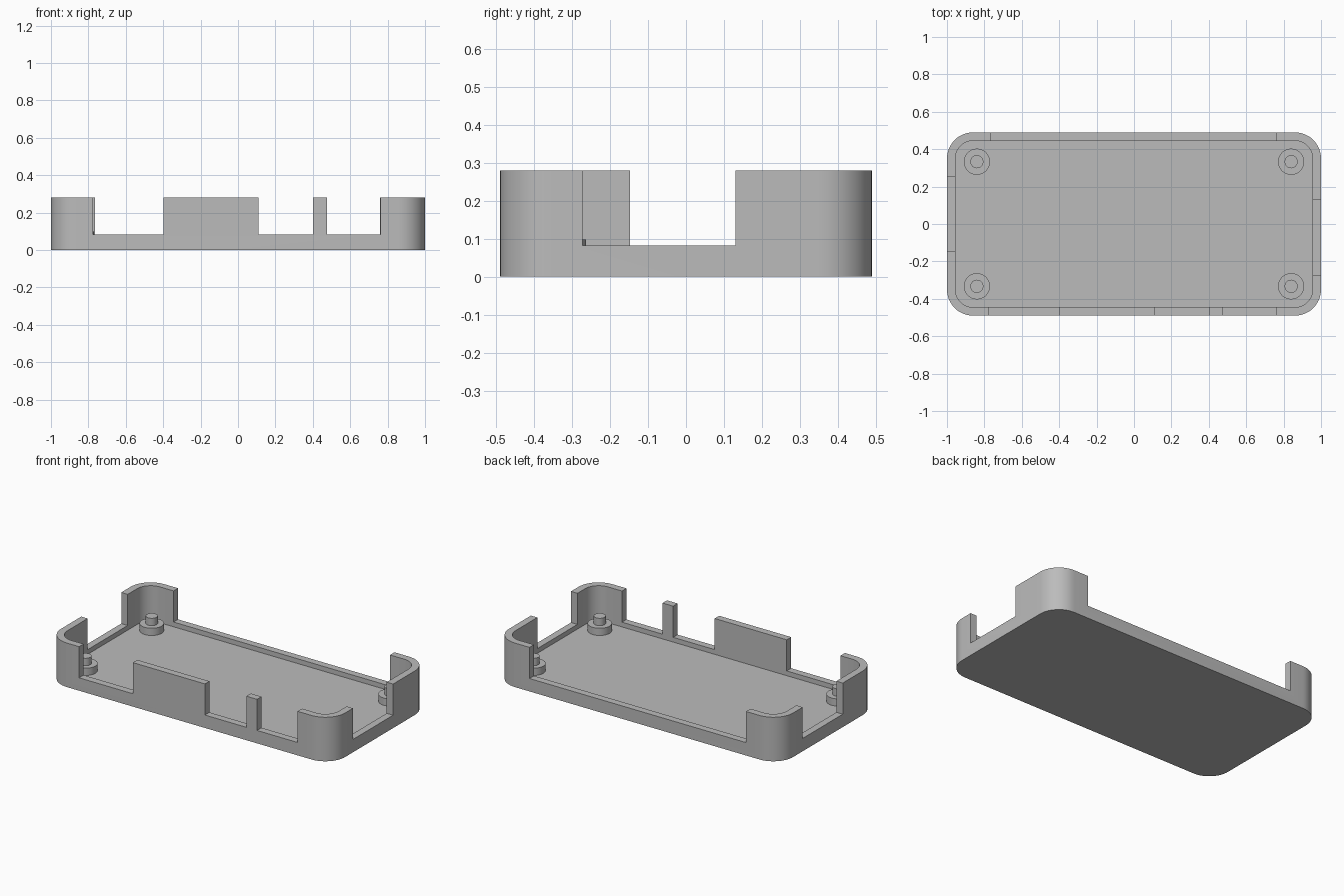
import bpy, bmesh, math
from mathutils import Matrix, Vector

if "Cube" in bpy.data.objects:
    bpy.data.objects.remove(bpy.data.objects["Cube"], do_unlink=True)

HALF_X, HALF_Y, HEIGHT = 1.0, 0.49, 0.28
WALL, RADIUS = 0.045, 0.14
FLOOR, RIM = 0.052, 0.082

grey = bpy.data.materials.new("plain grey")
grey.use_nodes = True
grey.diffuse_color = (0.5, 0.5, 0.5, 1)
grey.node_tree.nodes["Principled BSDF"].inputs["Base Color"].default_value = (0.5, 0.5, 0.5, 1)


def make_object(name, bm):
    bmesh.ops.recalc_face_normals(bm, faces=bm.faces)
    mesh = bpy.data.meshes.new(name)
    bm.to_mesh(mesh)
    bm.free()
    mesh.materials.append(grey)
    obj = bpy.data.objects.new(name, mesh)
    bpy.context.collection.objects.link(obj)
    return obj


def activate(obj):
    bpy.ops.object.select_all(action='DESELECT')
    obj.select_set(True)
    bpy.context.view_layer.objects.active = obj


def smooth(obj):
    activate(obj)
    bpy.ops.object.shade_smooth_by_angle(angle=math.radians(30))


def rounded_loop(bm, inset, z, steps=12):
    """Rounded rectangle of vertices, inset from the outer outline."""
    r = RADIUS - inset
    verts = []
    for quarter, (sx, sy) in enumerate([(1, 1), (-1, 1), (-1, -1), (1, -1)]):
        for i in range(steps + 1):
            a = math.pi / 2 * (quarter + i / steps)
            verts.append(bm.verts.new((sx * (HALF_X - RADIUS) + r * math.cos(a),
                                       sy * (HALF_Y - RADIUS) + r * math.sin(a), z)))
    return verts


def lathe(name, profile, location, sides=40):
    """Solid of revolution from (radius, height) points."""
    bm = bmesh.new()
    rings = [[bm.verts.new((r * math.cos(2 * math.pi * i / sides),
                            r * math.sin(2 * math.pi * i / sides), z))
              for i in range(sides)] for r, z in profile]
    for a, b in zip(rings, rings[1:]):
        for i in range(sides):
            j = (i + 1) % sides
            bm.faces.new((a[i], a[j], b[j], b[i]))
    bm.faces.new(rings[0])
    bm.faces.new(rings[-1])
    obj = make_object(name, bm)
    obj.location = location
    smooth(obj)
    return obj


# Open tray: outer wall, rim, inner wall and floor
bm = bmesh.new()
loops = [rounded_loop(bm, 0, 0), rounded_loop(bm, 0, HEIGHT),
         rounded_loop(bm, WALL, HEIGHT), rounded_loop(bm, WALL, FLOOR)]
for a, b in zip(loops, loops[1:]):
    for i in range(len(a)):
        j = (i + 1) % len(a)
        bm.faces.new((a[i], a[j], b[j], b[i]))
bm.faces.new(loops[0])
bm.faces.new(loops[-1])
tray = make_object("case_tray", bm)

# Port openings cut down through the walls
front_gaps = [(-0.775, -0.397), (0.11, 0.402), (0.477, 0.762)]
back_gaps = [(-0.765, 0.758)]
right_gaps = [(-0.147, 0.255)]
left_gaps = [(-0.273, 0.13)]
bm = bmesh.new()


def add_gap(lo, hi, wall_pos, along_x):
    size = Vector((hi - lo, 0.14, 0.4))
    centre = Vector(((lo + hi) / 2, wall_pos, RIM + 0.2))
    if not along_x:
        size.x, size.y = size.y, size.x
        centre.x, centre.y = centre.y, centre.x
    bmesh.ops.create_cube(bm, size=1, matrix=Matrix.Translation(centre) @ Matrix.Diagonal(size).to_4x4())


for gaps, pos, along_x in [(front_gaps, -HALF_Y, True), (back_gaps, HALF_Y, True),
                           (right_gaps, -HALF_X, False), (left_gaps, HALF_X, False)]:
    for lo, hi in gaps:
        add_gap(lo, hi, pos, along_x)
cutter = make_object("port_cutter", bm)
cutter.hide_render = True

cut = tray.modifiers.new("ports", 'BOOLEAN')
cut.operation = 'DIFFERENCE'
cut.solver = 'EXACT'
cut.object = cutter
activate(tray)
bpy.ops.object.modifier_apply(modifier=cut.name)
bpy.data.objects.remove(cutter, do_unlink=True)
smooth(tray)

# Stepped mounting posts with locating pins
post_profile = [(0.07, FLOOR - 0.01), (0.07, 0.098), (0.035, 0.098), (0.035, 0.145)]
for side, sx in (("left", 1), ("right", -1)):
    for end, sy in (("front", -1), ("back", 1)):
        lathe(f"mounting_post_{end}_{side}", post_profile, (sx * 0.84, sy * 0.333, 0))
